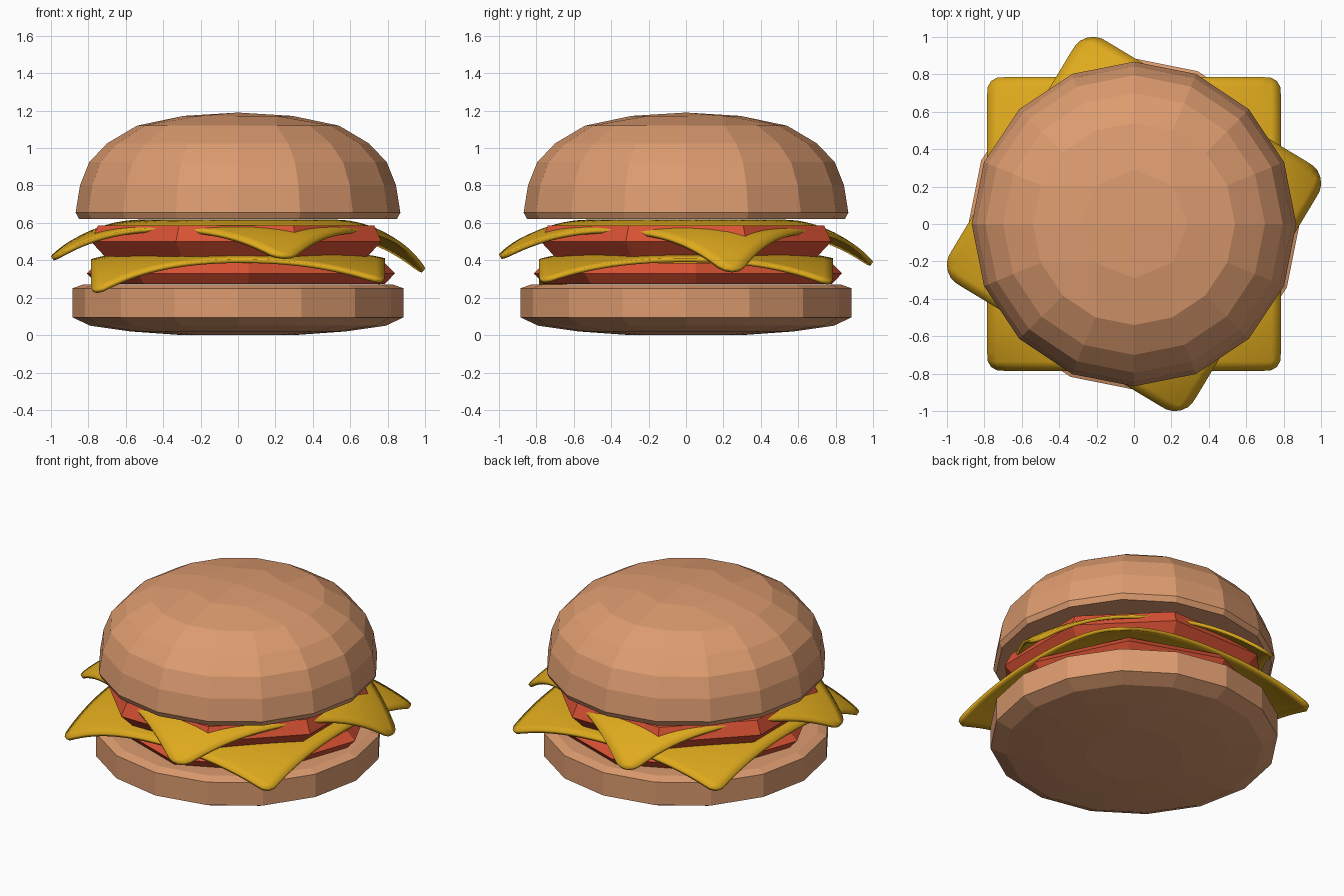
import bpy, bmesh
from math import pi, cos, sin, radians, hypot

if "Cube" in bpy.data.objects:
    bpy.data.objects.remove(bpy.data.objects["Cube"])


def material(name, rgb):
    m = bpy.data.materials.new(name)
    m.diffuse_color = (*rgb, 1)
    m.use_nodes = True
    m.node_tree.nodes["Principled BSDF"].inputs["Base Color"].default_value = m.diffuse_color
    return m


BUN = material("bun", (0.72, 0.33, 0.16))
CHEESE = material("cheese", (0.73, 0.40, 0.012))
TOMATO = material("tomato", (0.70, 0.084, 0.034))


def finish(bm, name, mat, loc=(0, 0, 0), turn=0):
    bmesh.ops.recalc_face_normals(bm, faces=bm.faces)
    me = bpy.data.meshes.new(name)
    bm.to_mesh(me)
    bm.free()
    me.materials.append(mat)
    ob = bpy.data.objects.new(name, me)
    ob.location = loc
    ob.rotation_euler.z = radians(turn)
    bpy.context.collection.objects.link(ob)
    return ob


def slab(name, mat, cap, rings, loc=(0, 0, 0), turn=0):
    """Round body: quad-grid cap (8 sides per cap ring), then rings downwards."""
    k = len(cap) - 1
    bm = bmesh.new()
    bmesh.ops.create_grid(bm, x_segments=2 * k, y_segments=2 * k, size=k)
    for v in bm.verts:
        x, y = v.co.x, v.co.y
        m = max(abs(x), abs(y))
        if m < 1e-4:
            a = 0
        elif abs(x) >= abs(y):
            a = pi / 4 * y / x + (pi if x < 0 else 0)
        else:
            a = pi / 2 - pi / 4 * x / y + (pi if y < 0 else 0)
        r, z = cap[round(m)]
        v.co = (r * cos(a), r * sin(a), z)
    edges = [e for e in bm.edges if e.is_boundary]
    for r, z in rings:
        new = bmesh.ops.extrude_edge_only(bm, edges=edges)["geom"]
        edges = [g for g in new if isinstance(g, bmesh.types.BMEdge)]
        for v in (g for g in new if isinstance(g, bmesh.types.BMVert)):
            s = r / hypot(v.co.x, v.co.y)
            v.co = (v.co.x * s, v.co.y * s, z)
    bmesh.ops.holes_fill(bm, edges=edges, sides=0)
    return finish(bm, name, mat, loc, turn)


def cheese(name, half, corner, z, start, drops, turn):
    """Square slice with rounded corners; each corner droops by its own amount."""
    bm = bmesh.new()
    bmesh.ops.create_grid(bm, x_segments=32, y_segments=32, size=half)
    inner = half - corner
    for v in bm.verts:
        x, y = v.co.x, v.co.y
        a, b = abs(x) - inner, abs(y) - inner
        sx, sy = (1 if x > 0 else -1), (1 if y > 0 else -1)
        if a > 0 and b > 0:
            x = sx * (inner + a * (1 - b * b / (2 * corner ** 2)) ** 0.5)
            y = sy * (inner + b * (1 - a * a / (2 * corner ** 2)) ** 0.5)
        # blend the four corner drops across the slice
        u, w = (x / half + 1) / 2, (y / half + 1) / 2
        d = ((drops[0] * (1 - u) + drops[1] * u) * (1 - w)
             + (drops[3] * (1 - u) + drops[2] * u) * w)
        t = max(0, hypot(x, y) - start) / (inner * 2 ** 0.5 + corner - start)
        v.co = (x, y, z - d * t * t)
    ob = finish(bm, name, CHEESE, turn=turn)
    mod = ob.modifiers.new("thickness", "SOLIDIFY")
    mod.thickness = 0.022
    mod.offset = -1
    bpy.context.view_layer.objects.active = ob
    ob.select_set(True)
    bpy.ops.object.shade_smooth_by_angle(angle=radians(40))
    ob.select_set(False)


# buns
slab("bottom_bun", BUN, [(0, 0.27), (0.42, 0.27), (0.83, 0.27)],
     [(0.885, 0.25), (0.885, 0.095), (0.79, 0.05), (0.58, 0.02), (0.3, 0.0)])
slab("top_bun", BUN, [(0, 1.19), (0.29, 1.172), (0.54, 1.12)],
     [(0.70, 1.025), (0.795, 0.925), (0.845, 0.80), (0.868, 0.655), (0.85, 0.62)])

# tomato slices
slab("lower_tomato", TOMATO, [(0, 0.385), (0.77, 0.385)],
     [(0.825, 0.33), (0.77, 0.272)], (0.015, 0.01, 0), 3)
slab("upper_tomato", TOMATO, [(0, 0.585), (0.80, 0.585)],
     [(0.84, 0.50), (0.76, 0.42)], (-0.01, 0, 0), 22.5)

# cheese slices (drops: front left, front right, back right, back left)
cheese("lower_cheese", 0.785, 0.07, 0.44, 0.55, (0.20, 0.14, 0.15, 0.14), 0)
cheese("upper_cheese", 0.762, 0.12, 0.617, 0.52, (0.20, 0.19, 0.27, 0.23), -31)
